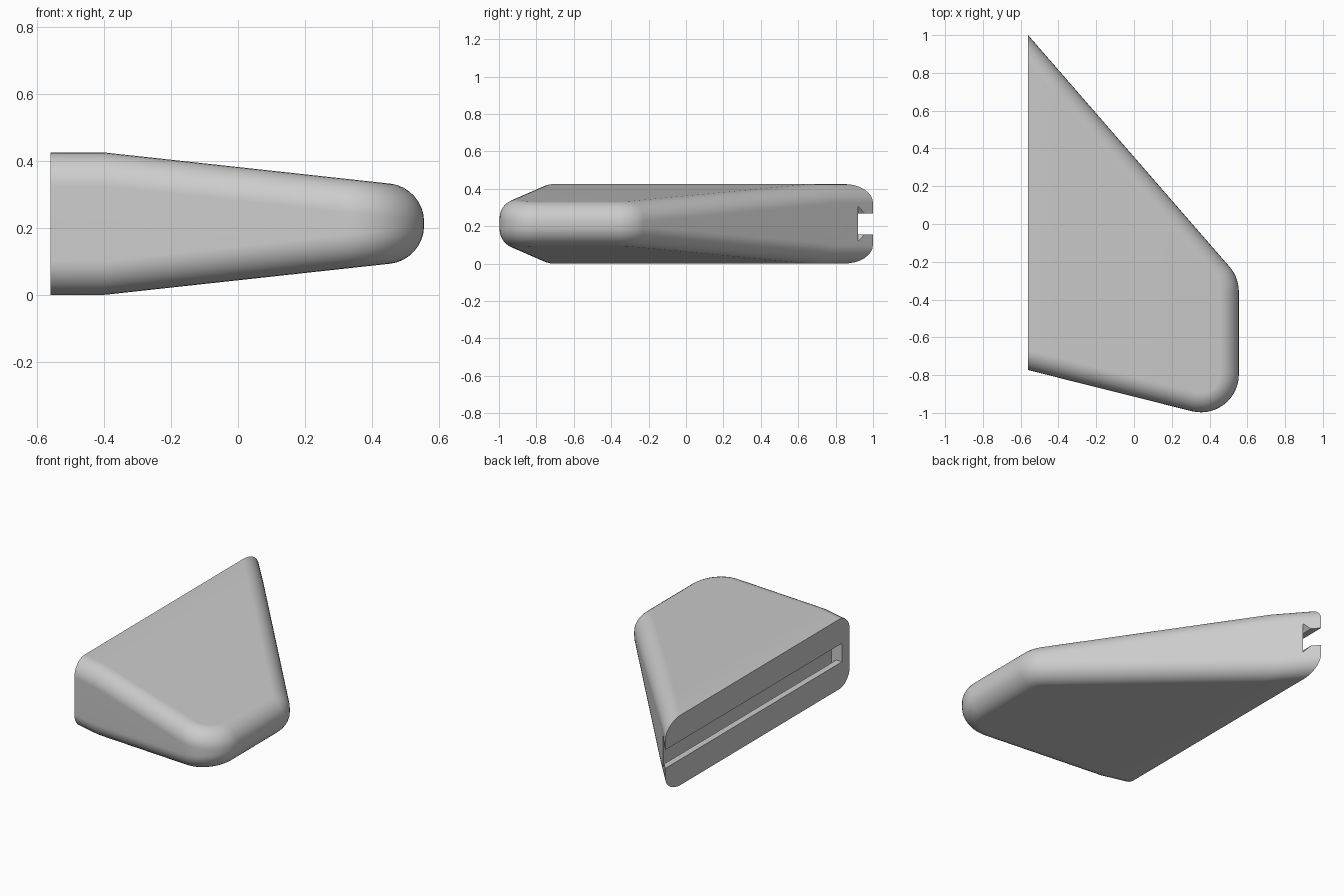
import bpy
import bmesh
from math import sin, cos, tan, radians, pi
from mathutils import Vector

if "Cube" in bpy.data.objects:
    bpy.data.objects.remove(bpy.data.objects["Cube"], do_unlink=True)

ROOT_X, BEND_X, CORNER_X = -0.56, -0.4, 0.355
HALF, SLOPE = 0.2125, 0.109           # half thickness at the root, taper beyond the bend
CORNER_R, EDGE_R = 0.2, 0.1
FRONT_Y, BACK_Y = -0.797, -0.358      # corner centres
FRONT_A, BACK_A = radians(-104.1), radians(41)
STEPS = 8

grey = bpy.data.materials.new("light grey")
grey.use_nodes = True
colour = (0.6, 0.6, 0.6, 1)
grey.diffuse_color = colour
grey.node_tree.nodes["Principled BSDF"].inputs["Base Color"].default_value = colour


def make_object(name, bm):
    bmesh.ops.recalc_face_normals(bm, faces=bm.faces)
    mesh = bpy.data.meshes.new(name)
    bm.to_mesh(mesh)
    bm.free()
    obj = bpy.data.objects.new(name, mesh)
    bpy.context.collection.objects.link(obj)
    mesh.materials.append(grey)
    return obj


def outline(inset):
    """Plan outline from the front root round to the back root, moved inwards."""
    r = CORNER_R - inset
    arc = []
    for cy, a, b, n in ((FRONT_Y, FRONT_A, 0, 14), (BACK_Y, 0, BACK_A, 7)):
        for i in range(n + 1):
            t = a + (b - a) * i / n
            arc.append(Vector((CORNER_X + r * cos(t), cy + r * sin(t))))

    def along(p, angle, x):
        return Vector((x, p.y - (x - p.x) / tan(angle)))

    front = [along(arc[0], FRONT_A, x) for x in (ROOT_X, BEND_X)]
    back = [along(arc[-1], BACK_A, x) for x in (BEND_X, ROOT_X)]
    return front + arc + back


# Tapered body: stacked outlines follow the rounded rim
bm = bmesh.new()
rings = []
for side in (-1, 1):
    for i in range(STEPS + 1):
        t = pi / 2 * i / STEPS
        phi = pi / 2 - t if side < 0 else t
        ring = []
        for p in outline(EDGE_R * (1 - cos(phi))):
            half = HALF - SLOPE * max(0, p.x - BEND_X)
            z = HALF + side * (half - EDGE_R * (1 - sin(phi)))
            ring.append(bm.verts.new((p.x, p.y, z)))
        rings.append(ring)
for low, high in zip(rings, rings[1:]):
    for k in range(len(low) - 1):
        bm.faces.new((low[k], low[k + 1], high[k + 1], high[k]))
for ring in (rings[0], rings[-1]):
    bm.faces.new((ring[0], ring[1], ring[-2], ring[-1]))
    bm.faces.new(ring[1:-1])
bm.faces.new([r[0] for r in rings] + [r[-1] for r in reversed(rings)])
body = make_object("tapered_body", bm)

# Flared mounting slot in the root face, open at the back tip
bm = bmesh.new()
half_profile = [(ROOT_X - 0.1, 0.056), (-0.521, 0.056), (-0.49, 0.095)]
profile = half_profile + [(x, -z) for x, z in reversed(half_profile)]
face = bm.faces.new([bm.verts.new((x, -0.7, HALF + z)) for x, z in profile])
extruded = bmesh.ops.extrude_face_region(bm, geom=[face])["geom"]
bmesh.ops.translate(bm, vec=(0, 2, 0),
                    verts=[v for v in extruded if isinstance(v, bmesh.types.BMVert)])
cutter = make_object("slot_cutter", bm)
cutter.hide_render = True

cut = body.modifiers.new("mounting slot", 'BOOLEAN')
cut.operation = 'DIFFERENCE'
cut.solver = 'EXACT'
cut.object = cutter
bpy.ops.object.select_all(action='DESELECT')
bpy.context.view_layer.objects.active = body
body.select_set(True)
bpy.ops.object.modifier_apply(modifier=cut.name)
bpy.data.objects.remove(cutter, do_unlink=True)

# Smooth rim, crisp root face and slot
bpy.ops.object.shade_smooth_by_angle(angle=radians(30))
weighted = body.modifiers.new("flat face normals", 'WEIGHTED_NORMAL')
weighted.keep_sharp = True
